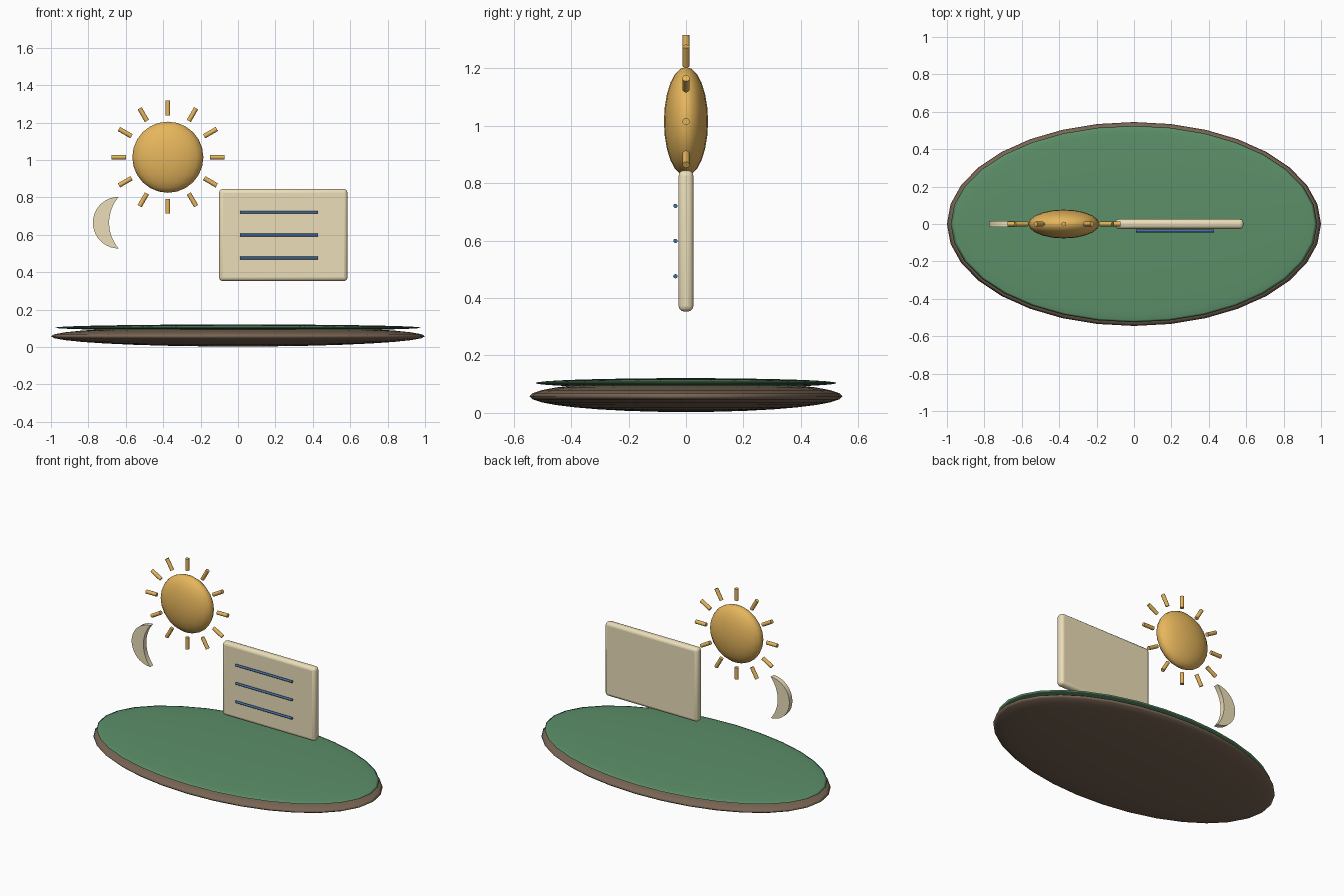
import bpy
from math import sin, cos, pi, atan2

if "Cube" in bpy.data.objects:
    bpy.data.objects.remove(bpy.data.objects["Cube"])


def material(name, rgb):
    m = bpy.data.materials.new(name)
    m.diffuse_color = (*rgb, 1)
    m.use_nodes = True
    m.node_tree.nodes["Principled BSDF"].inputs["Base Color"].default_value = m.diffuse_color
    return m


BROWN = material("earth_brown", (0.19, 0.13, 0.088))
GREEN = material("grass_green", (0.107, 0.275, 0.14))
GOLD = material("gold", (0.79, 0.465, 0.107))
CREAM = material("cream", (0.83, 0.73, 0.48))
BLUE = material("blue", (0.06, 0.16, 0.38))


def finish(name, mat, angle=40):
    ob = bpy.context.object
    ob.name = name
    ob.data.materials.append(mat)
    bpy.ops.object.transform_apply(location=False, rotation=False, scale=True)
    if angle >= 180:
        bpy.ops.object.shade_smooth()
    else:
        bpy.ops.object.shade_smooth_by_angle(angle=angle * pi / 180)
    return ob


def ellipsoid(name, loc, size, mat, seg=32, rings=16):
    bpy.ops.mesh.primitive_uv_sphere_add(segments=seg, ring_count=rings, radius=1, location=loc)
    bpy.context.object.scale = size
    return finish(name, mat, 180)


def rod(name, loc, rot, radius, length, mat):
    bpy.ops.mesh.primitive_cylinder_add(vertices=12, radius=radius, depth=length,
                                        location=loc, rotation=rot)
    return finish(name, mat)


# Layered oval ground
ellipsoid("ground_base", (0, 0, 0.058), (1, 0.545, 0.055), BROWN)
ellipsoid("ground_grass", (0, 0, 0.104), (0.98, 0.525, 0.017), GREEN)

# Sun with twelve rays
SX, SZ = -0.375, 1.015
ellipsoid("sun_disc", (SX, 0, SZ), (0.19, 0.077, 0.19), GOLD, 20, 12)
for i in range(12):
    a = i * pi / 6
    rod(f"sun_ray_{i + 1}", (SX + 0.263 * sin(a), 0, SZ + 0.263 * cos(a)),
        (0, a, 0), 0.0125, 0.078, GOLD)

# Crescent moon: outer half circle and a shallower inner arc, extruded along y
MX, MZ, R, SAG, T, N = -0.638, 0.665, 0.138, 0.051, 0.016, 20
r_in = (R * R + SAG * SAG) / (2 * SAG)
half = atan2(R, r_in - SAG)
outer = [(MX + R * cos(a), MZ + R * sin(a))
         for a in (pi / 2 + pi * i / N for i in range(N + 1))]
inner = [(MX - SAG + r_in - r_in * cos(b), MZ + r_in * sin(b))
         for b in (-half + 2 * half * i / N for i in range(1, N))]
pts = outer + inner
n = len(pts)
verts = [(x, y, z) for y in (-T, T) for x, z in pts]
faces = [(i, (i + 1) % n, n + (i + 1) % n, n + i) for i in range(n)]
caps = [(0, 1, n - 1), (N - 1, N, N + 1)]
caps += [(i, i + 1, n - i - 1, n - i) for i in range(1, N - 1)]
for f in caps:
    faces.append(f[::-1])
    faces.append(tuple(v + n for v in f))
me = bpy.data.meshes.new("moon")
me.from_pydata(verts, [], faces)
moon = bpy.data.objects.new("moon", me)
bpy.context.collection.objects.link(moon)
bpy.ops.object.select_all(action='DESELECT')
moon.select_set(True)
bpy.context.view_layer.objects.active = moon
bpy.ops.object.mode_set(mode='EDIT')
bpy.ops.mesh.select_all(action='SELECT')
bpy.ops.mesh.normals_make_consistent(inside=False)
bpy.ops.object.mode_set(mode='OBJECT')
finish("moon", CREAM)

# Page panel with rounded edges
bpy.ops.mesh.primitive_cube_add(size=1, location=(0.242, 0, 0.599))
bpy.context.object.scale = (0.687, 0.052, 0.492)
page = finish("page_panel", CREAM)
bev = page.modifiers.new("rounded", 'BEVEL')
bev.width = 0.02
bev.segments = 3

# Ruled lines on the page front
for i, z in enumerate((0.721, 0.599, 0.476)):
    rod(f"page_line_{i + 1}", (0.219, -0.037, z), (0, pi / 2, 0), 0.0075, 0.418, BLUE)
